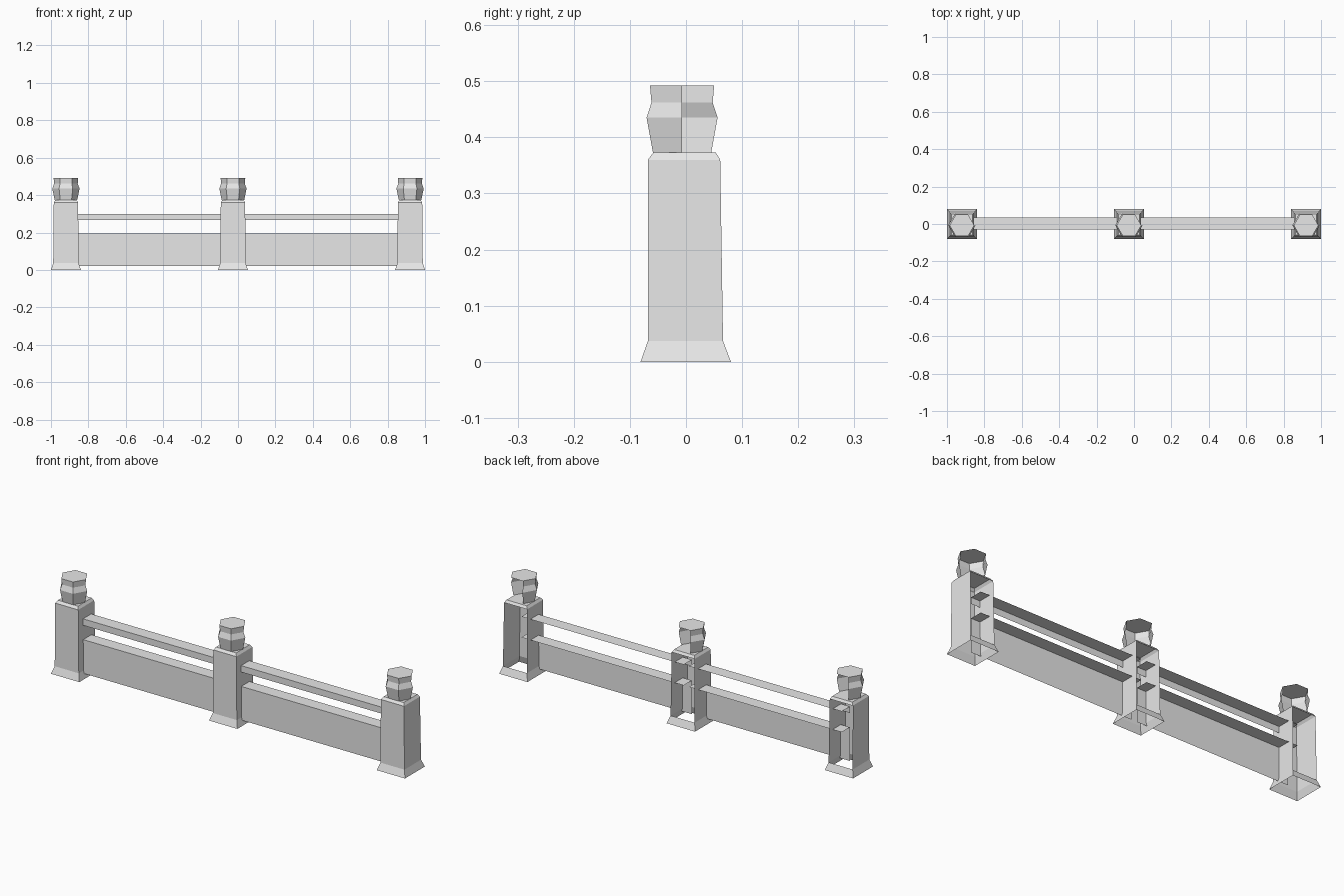
import bpy, bmesh, math

cube = bpy.data.objects.get("Cube")
if cube:
    bpy.data.objects.remove(cube, do_unlink=True)

stone = bpy.data.materials.new("pale_stone")
stone.use_nodes = True
colour = (0.8, 0.8, 0.8, 1)
stone.diffuse_color = colour
stone.node_tree.nodes["Principled BSDF"].inputs["Base Color"].default_value = colour


def finish(bm, name):
    mesh = bpy.data.meshes.new(name)
    bm.to_mesh(mesh)
    bm.free()
    mesh.materials.append(stone)
    obj = bpy.data.objects.new(name, mesh)
    bpy.context.collection.objects.link(obj)
    return obj


def loft(name, rings, skip, cap=True):
    """Skin stacked rings, leaving out the (level, side) pairs that skip accepts."""
    bm = bmesh.new()
    loops = [[bm.verts.new(p) for p in ring] for ring in rings]
    n = len(loops[0])
    for level, (a, b) in enumerate(zip(loops, loops[1:])):
        for i in range(n):
            j = (i + 1) % n
            if not skip(level, i):
                bm.faces.new((a[i], a[j], b[j], b[i]))
    if cap:
        bm.faces.new(loops[-1])
    return finish(bm, name)


# Post: flared foot, shaft open at the back, chamfered top
POST = [(0.0, 0.08, -0.081, 0.08), (0.037, 0.068, -0.068, 0.066),
        (0.36, 0.065, -0.068, 0.061), (0.373, 0.057, -0.058, 0.053)]


def post(name, x):
    rings = [[(x - w, y0, z), (x + w, y0, z), (x + w, y1, z), (x - w, y1, z)]
             for z, w, y0, y1 in POST]
    loft(name, rings, lambda level, side: level == 1 and side == 2)


# Finial: six-sided vase with a flat lid, open towards the rear
FINIAL = [(0.373, 0.06), (0.435, 0.073), (0.462, 0.063), (0.492, 0.066)]


def finial(name, x):
    rings = [[(x + r * math.cos(k * math.pi / 3),
               -0.007 + r * math.sin(k * math.pi / 3), z) for k in range(6)]
             for z, r in FINIAL]
    loft(name, rings, lambda level, side: side in (0, 1))


# Rail: a front sheet and a top sheet that run into the hollow posts
def rail(name, x0, x1, bottom, top):
    front, back = -0.03, 0.036
    section = [(front, bottom), (front, top), (back, top)]
    bm = bmesh.new()
    a, b = [[bm.verts.new((x, y, z)) for y, z in section] for x in (x0, x1)]
    for i in range(2):
        bm.faces.new((a[i], b[i], b[i + 1], a[i + 1]))
    finish(bm, name)


posts = {"right": -0.92, "middle": -0.027, "left": 0.92}
for side, x in posts.items():
    post(side + "_post", x)
    finial(side + "_finial", x)

inset = 0.015
for side, a, b in (("right", "right", "middle"), ("left", "middle", "left")):
    x0, x1 = posts[a] + inset, posts[b] - inset
    rail(side + "_lower_panel", x0, x1, 0.022, 0.194)
    rail(side + "_upper_rail", x0, x1, 0.267, 0.3)
